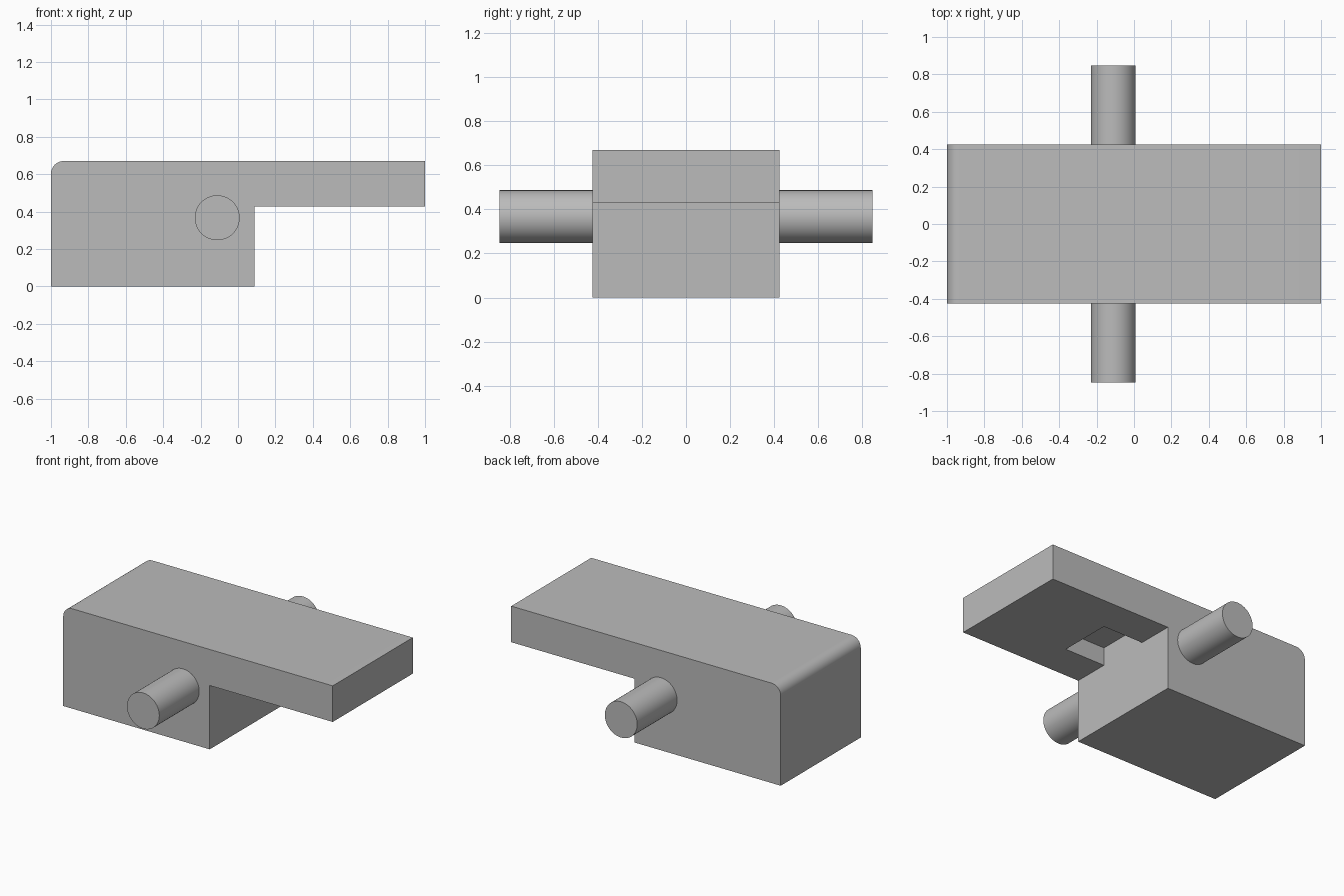
import bpy
import bmesh
import math
from mathutils import Matrix, Vector

cube = bpy.data.objects.get("Cube")
if cube:
    bpy.data.objects.remove(cube, do_unlink=True)

HALF_WIDTH = 0.424
STEP_X, LEDGE_Z, TOP_Z = 0.087, 0.428, 0.67

grey = bpy.data.materials.new("plain grey")
grey.use_nodes = True
colour = (0.5, 0.5, 0.5, 1)
grey.diffuse_color = colour
grey.node_tree.nodes["Principled BSDF"].inputs["Base Color"].default_value = colour


def add_object(name, bm):
    bmesh.ops.recalc_face_normals(bm, faces=bm.faces)
    mesh = bpy.data.meshes.new(name)
    bm.to_mesh(mesh)
    bm.free()
    mesh.materials.append(grey)
    obj = bpy.data.objects.new(name, mesh)
    bpy.context.collection.objects.link(obj)
    return obj


def smooth(obj):
    bpy.ops.object.select_all(action="DESELECT")
    obj.select_set(True)
    bpy.context.view_layer.objects.active = obj
    bpy.ops.object.shade_smooth_by_angle(angle=math.radians(30))


def apply_modifier(obj, modifier):
    bpy.context.view_layer.objects.active = obj
    bpy.ops.object.modifier_apply(modifier=modifier.name)


# Stepped block with one rounded top corner, extruded across its width
radius, steps = 0.068, 12
profile = [(-1, 0), (STEP_X, 0), (STEP_X, LEDGE_Z), (1, LEDGE_Z), (1, TOP_Z)]
for i in range(steps + 1):
    a = math.pi / 2 * (1 + i / steps)
    profile.append((-1 + radius + radius * math.cos(a),
                    TOP_Z - radius + radius * math.sin(a)))
bm = bmesh.new()
face = bm.faces.new([bm.verts.new((x, -HALF_WIDTH, z)) for x, z in profile])
extruded = bmesh.ops.extrude_face_region(bm, geom=[face])["geom"]
bmesh.ops.translate(bm, vec=(0, 2 * HALF_WIDTH, 0),
                    verts=[v for v in extruded if isinstance(v, bmesh.types.BMVert)])
block = add_object("stepped_block", bm)

# Square pocket under the ledge, flush with the step
low = Vector((STEP_X, -0.18, LEDGE_Z - 0.1))
high = Vector((0.39, 0.18, 0.55))
bm = bmesh.new()
bmesh.ops.create_cube(bm, size=1, matrix=Matrix.Translation((low + high) / 2)
                      @ Matrix.Diagonal((*(high - low), 1)))
cutter = add_object("pocket_cutter", bm)
cutter.hide_render = True
cut = block.modifiers.new("pocket", "BOOLEAN")
cut.operation = "DIFFERENCE"
cut.solver = "EXACT"
cut.object = cutter
apply_modifier(block, cut)
bpy.data.objects.remove(cutter, do_unlink=True)
smooth(block)

# Round pins standing out from the front and back
pin_length = 0.847 - HALF_WIDTH
for name, side in (("front_pin", -1), ("back_pin", 1)):
    bm = bmesh.new()
    place = (Matrix.Translation((-0.111, side * (HALF_WIDTH + pin_length / 2), 0.367))
             @ Matrix.Rotation(math.pi / 2, 4, "X"))
    bmesh.ops.create_cone(bm, cap_ends=True, segments=64, radius1=0.12, radius2=0.12,
                          depth=pin_length, matrix=place)
    smooth(add_object(name, bm))
